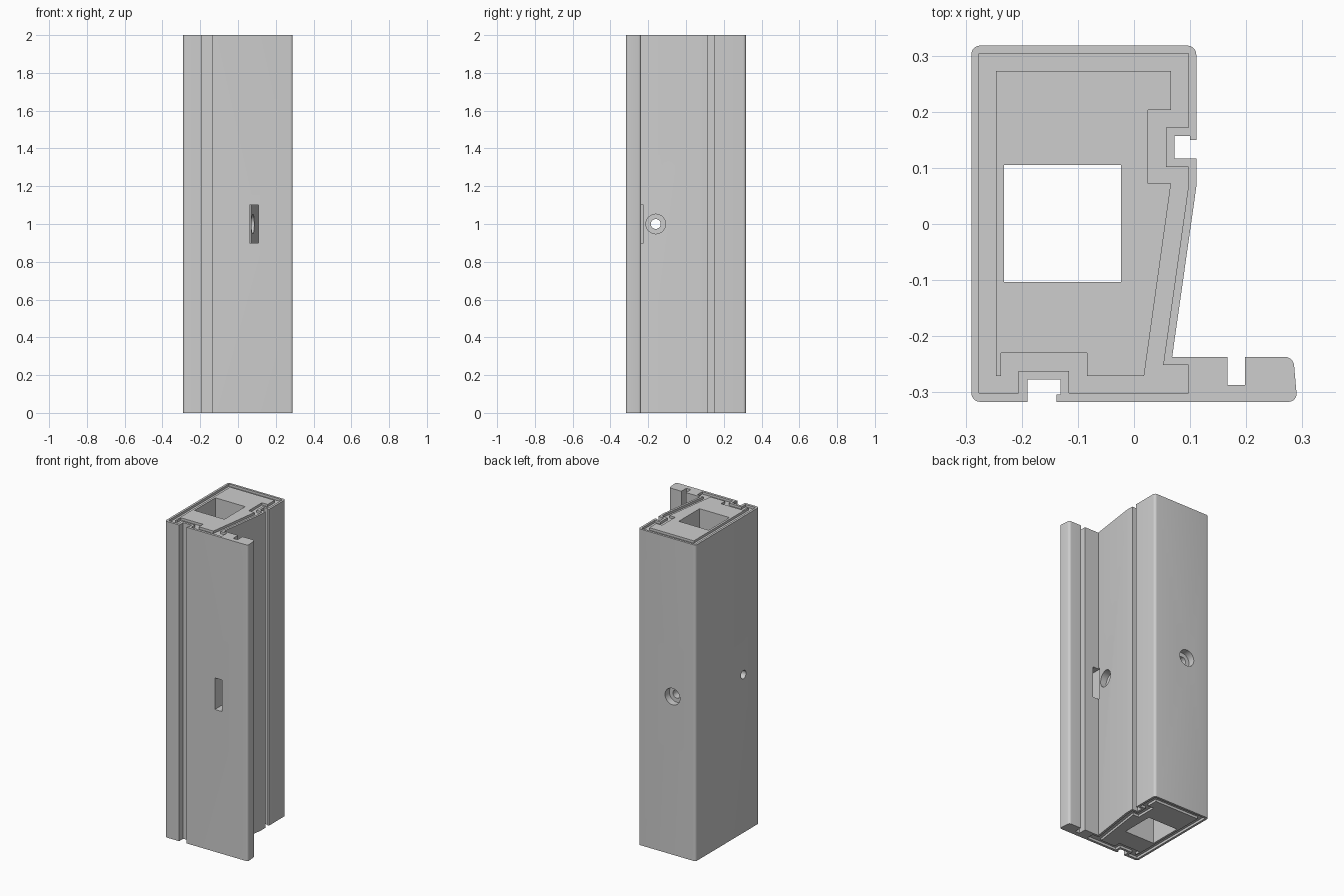
import bpy, bmesh, math
from mathutils import Vector

cube = bpy.data.objects.get("Cube")
if cube:
    bpy.data.objects.remove(cube, do_unlink=True)

grey = bpy.data.materials.new("plain grey")
grey.use_nodes = True
COLOUR = (0.61, 0.61, 0.61, 1)
grey.diffuse_color = COLOUR
grey.node_tree.nodes["Principled BSDF"].inputs["Base Color"].default_value = COLOUR

HEIGHT = 2.0
GROOVE_DEPTH = 0.015


def rounded(points, steps=6):
    """Replace each corner that has a radius with an arc."""
    out = []
    for i, (x, y, *r) in enumerate(points):
        p = Vector((x, y))
        if not r:
            out.append(p)
            continue
        a = (Vector(points[i - 1][:2]) - p).normalized()
        b = (Vector(points[(i + 1) % len(points)][:2]) - p).normalized()
        half = a.angle(b) / 2
        centre = p + (a + b).normalized() * r[0] / math.sin(half)
        start = (p + a * r[0] / math.tan(half) - centre).normalized()
        end = (p + b * r[0] / math.tan(half) - centre).normalized()
        for k in range(steps + 1):
            out.append(centre + start.slerp(end, k / steps).normalized() * r[0])
    return out


def add_object(name, bm):
    bmesh.ops.recalc_face_normals(bm, faces=bm.faces)
    mesh = bpy.data.meshes.new(name)
    bm.to_mesh(mesh)
    bm.free()
    mesh.materials.append(grey)
    ob = bpy.data.objects.new(name, mesh)
    bpy.context.collection.objects.link(ob)
    return ob


def prism(name, points, z0, z1):
    """Extrude a plan outline between two heights."""
    bm = bmesh.new()
    face = bm.faces.new([bm.verts.new((p.x, p.y, z0)) for p in rounded(points)])
    up = bmesh.ops.extrude_face_region(bm, geom=[face], use_keep_orig=True)["geom"]
    bmesh.ops.translate(bm, vec=(0, 0, z1 - z0),
                        verts=[v for v in up if isinstance(v, bmesh.types.BMVert)])
    return add_object(name, bm)


def rod(name, start, end, radius):
    """Round cutter between two points."""
    start, end = Vector(start), Vector(end)
    axis = end - start
    bm = bmesh.new()
    bmesh.ops.create_cone(bm, cap_ends=True, segments=40, radius1=radius,
                          radius2=radius, depth=axis.length)
    bmesh.ops.rotate(bm, verts=bm.verts, matrix=axis.to_track_quat('Z', 'Y').to_matrix())
    bmesh.ops.translate(bm, verts=bm.verts, vec=(start + end) / 2)
    return add_object(name, bm)


def cut(target, cutter):
    mod = target.modifiers.new("cut", 'BOOLEAN')
    mod.operation, mod.solver, mod.object = 'DIFFERENCE', 'EXACT', cutter
    bpy.context.view_layer.objects.active = target
    bpy.ops.object.modifier_apply(modifier=mod.name)
    bpy.data.objects.remove(cutter, do_unlink=True)


def box(x0, x1, y0, y1):
    return [(x0, y0), (x1, y0), (x1, y1), (x0, y1)]


# Outer profile: hollow post, lipped front and side slots, front flange
outer = [
    (-.29, -.317, .016), (-.19, -.317), (-.19, -.277), (-.131, -.277),
    (-.131, -.304), (-.138, -.304), (-.138, -.317), (.291, -.317, .014),
    (.284, -.237, .016), (.198, -.237), (.198, -.287), (.167, -.287),
    (.167, -.237), (.068, -.237), (.111, .066), (.111, .117), (.072, .117),
    (.072, .157), (.1, .157), (.1, .15), (.111, .15), (.111, .318, .016),
    (-.29, .318, .016)]
# Outer and inner edges of the seal groove in each end
groove_outer = [
    (-.276, -.301), (-.206, -.301), (-.206, -.262), (-.116, -.262),
    (-.116, -.301), (.097, -.301), (.097, -.251), (.052, -.251),
    (.097, .068), (.097, .102), (.057, .102), (.057, .172), (.097, .172),
    (.097, .304), (-.276, .304)]
groove_inner = [
    (-.246, -.271), (-.237, -.271), (-.237, -.23), (-.084, -.23),
    (-.084, -.271), (.018, -.271), (.066, .072), (.025, .072),
    (.025, .203), (.066, .203), (.066, .273), (-.246, .273)]

frame = prism("frame_post", outer, 0, HEIGHT)

# Seal grooves, bottom and top
for z0, z1 in ((-.1, GROOVE_DEPTH), (HEIGHT - GROOVE_DEPTH, HEIGHT + .1)):
    ring = prism("groove_cutter", groove_outer, z0, z1)
    cut(ring, prism("groove_core", groove_inner, z0 - .1, z1 + .1))
    cut(frame, ring)

# Square duct along the whole post
cut(frame, prism("duct_cutter", box(-.232, -.023, -.103, .105), -.1, HEIGHT + .1))

# Slot through the flange
cut(frame, prism("slot_cutter", box(.06, .109, -.4, -.226), .9, 1.1))

# Counterbored holes: across the post, and from the back into the duct
cut(frame, rod("cross_hole", (-.4, -.16, 1), (.2, -.16, 1), .026))
cut(frame, rod("cross_counterbore", (.03, -.16, 1), (.2, -.16, 1), .052))
cut(frame, rod("back_hole", (-.128, .05, 1), (-.128, .4, 1), .026))
cut(frame, rod("back_counterbore", (-.128, .275, 1), (-.128, .4, 1), .052))

bpy.ops.object.select_all(action='DESELECT')
frame.select_set(True)
bpy.context.view_layer.objects.active = frame
bpy.ops.object.shade_smooth_by_angle(angle=math.radians(30))
